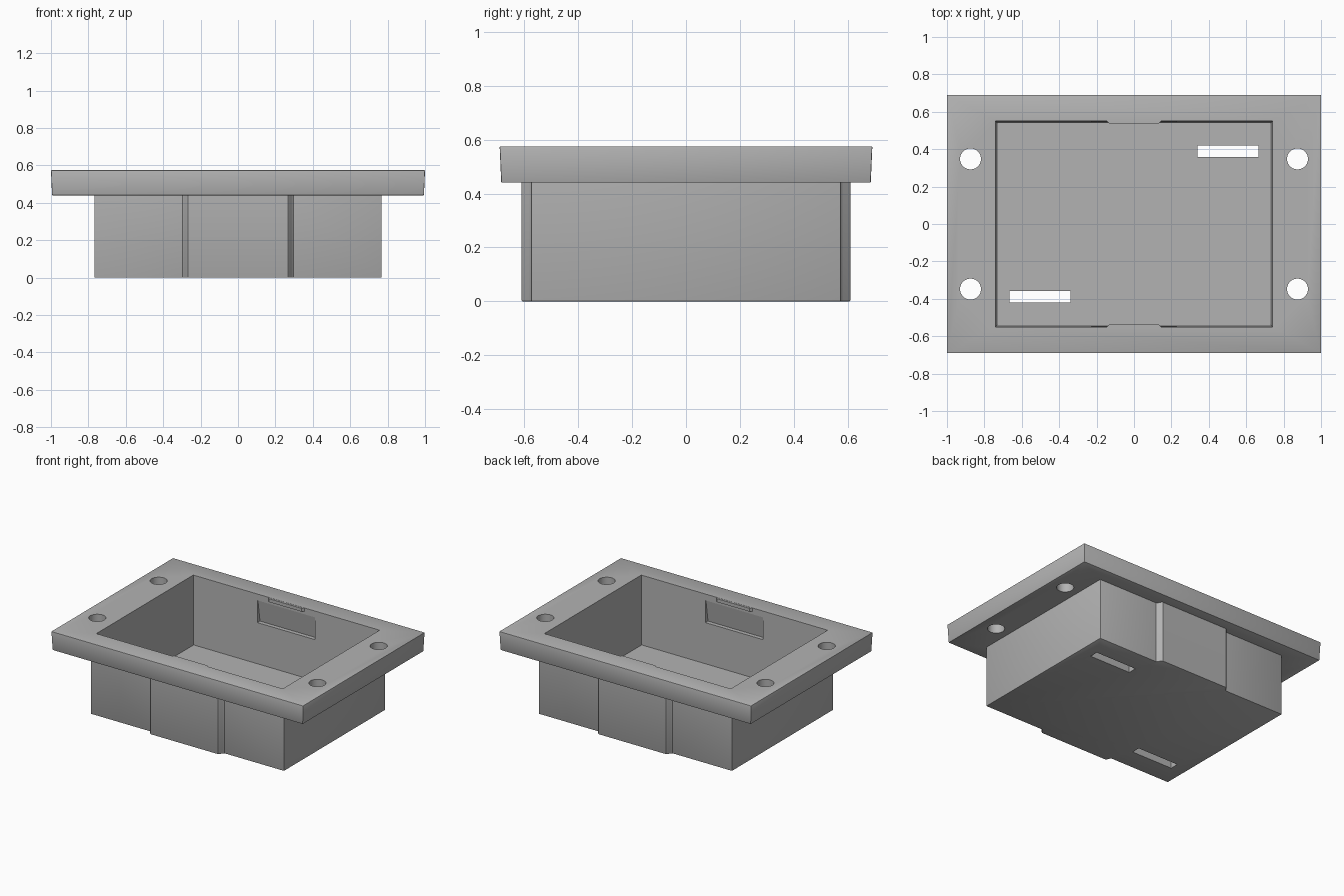
import bpy, bmesh, math

cube = bpy.data.objects.get("Cube")
if cube:
    bpy.data.objects.remove(cube, do_unlink=True)

GREY = (0.45, 0.45, 0.45, 1.0)
grey = bpy.data.materials.new("grey plastic")
grey.use_nodes = True
grey.diffuse_color = GREY
grey.node_tree.nodes["Principled BSDF"].inputs["Base Color"].default_value = GREY

TOP, RIM = 0.575, 0.44       # flange top and underside
FLOOR = 0.08                 # cavity floor


def loft(name, lower, upper, bevel=0.0):
    """Closed solid between two matching rings of points."""
    bm = bmesh.new()
    a = [bm.verts.new(p) for p in lower]
    b = [bm.verts.new(p) for p in upper]
    bm.faces.new(a[::-1])
    bm.faces.new(b)
    for i in range(len(a)):
        j = (i + 1) % len(a)
        bm.faces.new((a[i], a[j], b[j], b[i]))
    bmesh.ops.recalc_face_normals(bm, faces=bm.faces[:])
    if bevel:
        sharp = [e for e in bm.edges if e.calc_face_angle() > math.radians(60)]
        bmesh.ops.bevel(bm, geom=sharp, offset=bevel, segments=2,
                        profile=0.5, affect='EDGES')
    mesh = bpy.data.meshes.new(name)
    bm.to_mesh(mesh)
    bm.free()
    mesh.materials.append(grey)
    obj = bpy.data.objects.new(name, mesh)
    bpy.context.collection.objects.link(obj)
    return obj


def rect(hx, hy, z, cx=0.0, cy=0.0):
    return [(cx + sx * hx, cy + sy * hy, z)
            for sx, sy in ((-1, -1), (1, -1), (1, 1), (-1, 1))]


def circle(r, z, cx, cy, n=40):
    return [(cx + r * math.cos(math.tau * i / n),
             cy + r * math.sin(math.tau * i / n), z) for i in range(n)]


def combine(target, tool, operation):
    """Apply a boolean and discard the tool."""
    tool.hide_render = True
    mod = target.modifiers.new(operation.lower(), 'BOOLEAN')
    mod.operation = operation
    mod.solver = 'EXACT'
    mod.object = tool
    bpy.context.view_layer.objects.active = target
    bpy.ops.object.modifier_apply(modifier=mod.name)
    bpy.data.objects.remove(tool, do_unlink=True)


# Box body with a shallow raised panel on its front and back
half = [(0.768, -0.575), (0.768, 0.575), (0.296, 0.575), (0.286, 0.583),
        (0.277, 0.602), (0.267, 0.61)]
quarter = half[1:]
outline = (quarter + [(-x, y) for x, y in reversed(quarter)]
           + [(-x, -y) for x, y in quarter]
           + [(x, -y) for x, y in reversed(quarter)])
housing = loft("box_housing", [(x, y, 0) for x, y in outline],
               [(x, y, 0.5) for x, y in outline], 0.005)

# Mounting flange, slightly narrower underneath
flange = loft("flange", rect(0.994, 0.685, RIM), rect(1.0, 0.691, TOP), 0.004)
combine(housing, flange, 'UNION')

# Open cavity with drafted walls
top_extra = 0.05
cavity = loft("cavity_cutter", rect(0.73, 0.54, FLOOR),
              rect(0.741, 0.551, TOP + top_extra))
combine(housing, cavity, 'DIFFERENCE')

# Screw holes in the flange
for sx in (-1, 1):
    for sy in (-1, 1):
        hole = loft("hole_cutter", circle(0.056, 0.3, sx * 0.874, sy * 0.348),
                    circle(0.056, 0.7, sx * 0.874, sy * 0.348))
        combine(housing, hole, 'DIFFERENCE')

for s, side in ((-1, "front"), (1, "back")):
    # Slot through the floor, at opposite corners
    slot = loft("slot_cutter", rect(0.163, 0.031, -0.1, s * 0.503, s * 0.388),
                rect(0.163, 0.031, 0.2, s * 0.503, s * 0.388))
    combine(housing, slot, 'DIFFERENCE')

    # Wedge-shaped catch recess inside the long wall
    wedge = [(0.5, 0.372), (0.575, 0.372), (0.552, 0.53), (0.5, 0.53)]
    recess = loft("recess_cutter", [(-0.228, s * y, z) for y, z in wedge],
                  [(0.228, s * y, z) for y, z in wedge])
    combine(housing, recess, 'DIFFERENCE')

    # Small lip over the recess
    lip = [(-0.155, 0.56), (-0.13, 0.536), (0.13, 0.536), (0.155, 0.56)]
    loft(side + "_catch_lip", [(x, s * y, 0.55) for x, y in lip],
         [(x, s * y, TOP - 0.001) for x, y in lip])

# Smooth only the rounded edges
bpy.ops.object.select_all(action='DESELECT')
housing.select_set(True)
bpy.context.view_layer.objects.active = housing
bpy.ops.object.shade_smooth_by_angle(angle=math.radians(30))
